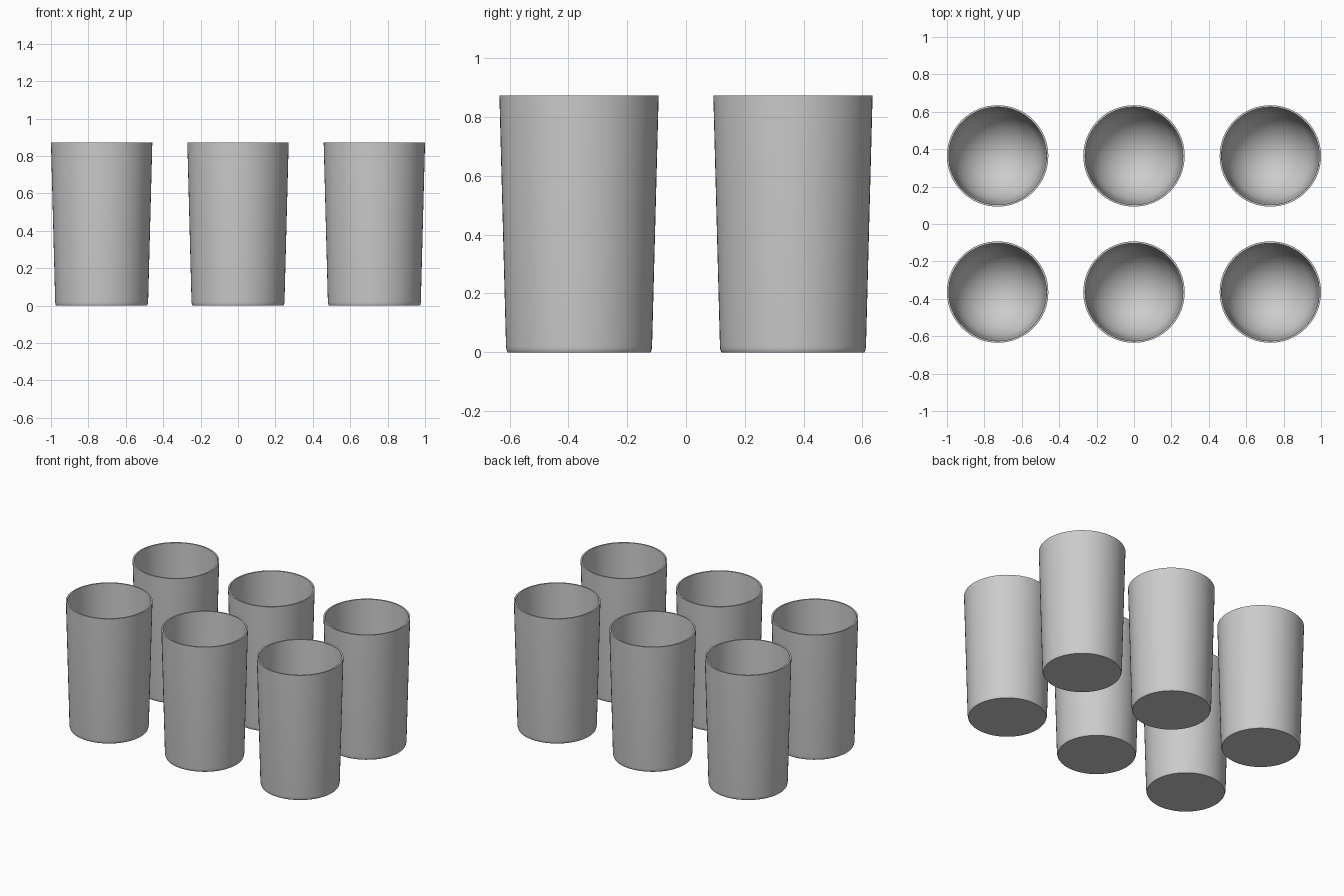
import bpy, bmesh, math

if "Cube" in bpy.data.objects:
    bpy.data.objects.remove(bpy.data.objects["Cube"])

SIDES = 64
HEIGHT = 0.873
R_TOP, R_BASE = 0.271, 0.248
WALL, FLOOR, BOWL = 0.010, 0.02, 0.27   # wall thickness, floor thickness, depth of rounded inner bottom


def outer_radius(z):
    return R_BASE + (R_TOP - R_BASE) * z / HEIGHT


def cup_profile():
    # underside, softened base edge, tapered outer wall, rim
    pts = [(0, 0), (0.243, 0), (0.2455, 0.004), (0.2475, 0.012),
           (outer_radius(0.022), 0.022), (R_TOP, HEIGHT), (R_TOP - WALL, HEIGHT)]
    # inner wall running down into a rounded bottom
    z_join = FLOOR + BOWL
    r_join = outer_radius(z_join) - WALL
    steps = 14
    for i in range(steps + 1):
        a = math.pi / 2 * i / steps
        pts.append((r_join * math.cos(a) if i < steps else 0,
                    z_join - BOWL * math.sin(a)))
    return pts


def make_cup_mesh():
    bm = bmesh.new()
    verts = [bm.verts.new((r, 0, z)) for r, z in cup_profile()]
    edges = [bm.edges.new(p) for p in zip(verts, verts[1:])]
    bmesh.ops.spin(bm, geom=verts + edges, cent=(0, 0, 0), axis=(0, 0, 1),
                   angle=math.tau, steps=SIDES, use_duplicate=False)
    bmesh.ops.remove_doubles(bm, verts=bm.verts, dist=1e-4)
    bmesh.ops.recalc_face_normals(bm, faces=bm.faces)
    # smooth everywhere except the crisp rim and underside edges
    for f in bm.faces:
        f.smooth = True
    for e in bm.edges:
        if len(e.link_faces) == 2 and e.calc_face_angle() > math.radians(40):
            e.smooth = False
    mesh = bpy.data.meshes.new("cup")
    bm.to_mesh(mesh)
    bm.free()
    return mesh


# six cups in a 3 x 2 grid
cup = make_cup_mesh()
for row, y in (("front", -0.364), ("back", 0.364)):
    for col, x in (("left", -0.729), ("middle", 0), ("right", 0.729)):
        ob = bpy.data.objects.new(f"cup_{row}_{col}", cup)
        ob.location = (x, y, 0)
        bpy.context.collection.objects.link(ob)
